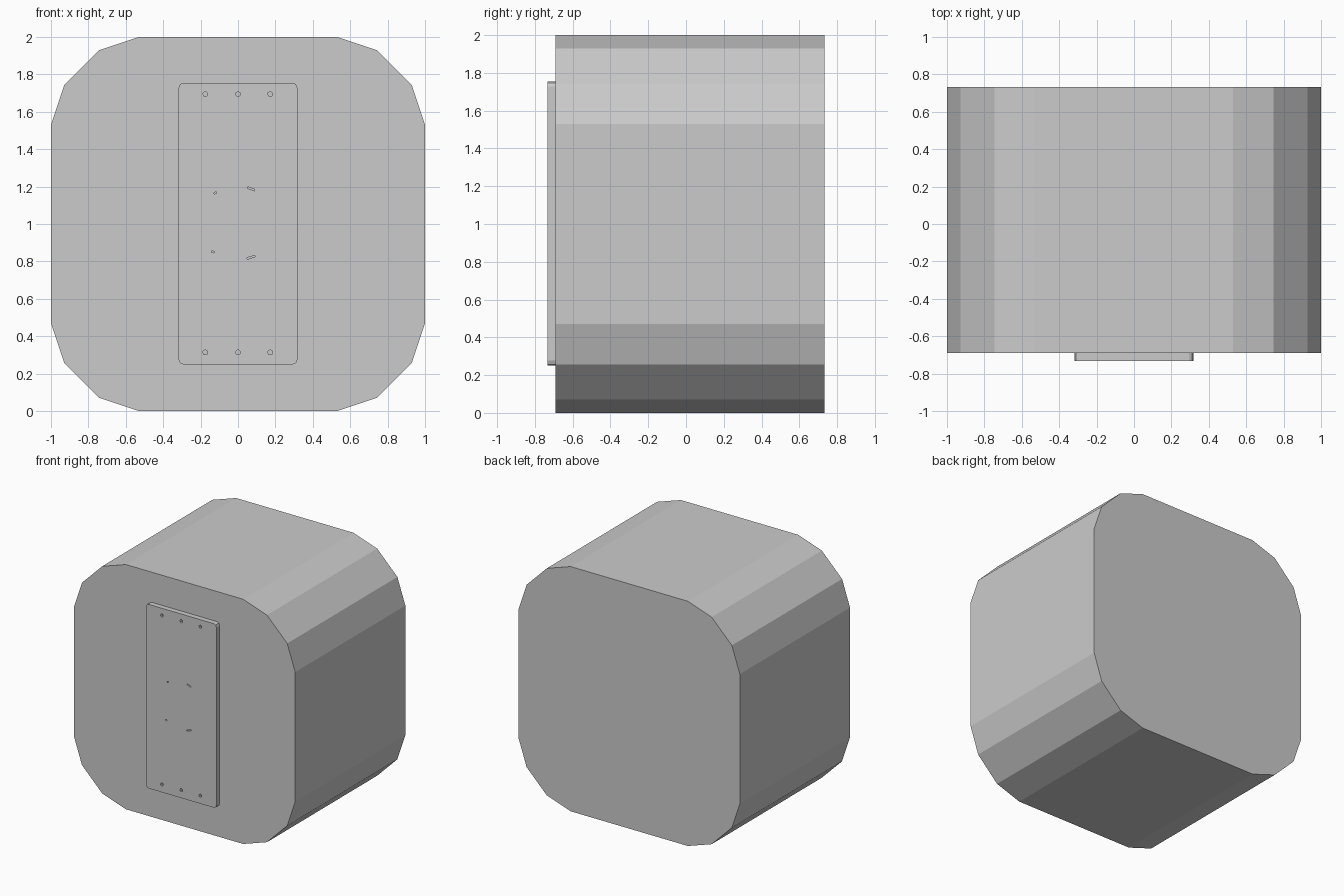
import bpy, bmesh, math

if "Cube" in bpy.data.objects:
    bpy.data.objects.remove(bpy.data.objects["Cube"])


def prism(name, points, y0, y1):
    """Extrude a closed x/z outline from y0 to y1."""
    bm = bmesh.new()
    face = bm.faces.new([bm.verts.new((x, y0, z)) for x, z in points])
    new = bmesh.ops.extrude_face_region(bm, geom=[face])["geom"]
    bmesh.ops.translate(bm, vec=(0, y1 - y0, 0),
                        verts=[v for v in new if isinstance(v, bmesh.types.BMVert)])
    bmesh.ops.recalc_face_normals(bm, faces=bm.faces)
    mesh = bpy.data.meshes.new(name)
    bm.to_mesh(mesh)
    bm.free()
    obj = bpy.data.objects.new(name, mesh)
    bpy.context.collection.objects.link(obj)
    return obj


def mirrored(quarter, cz):
    """Mirror a quarter outline (top to right side) around x = 0 and z = cz."""
    right = quarter + [(x, -z) for x, z in reversed(quarter)]
    loop = right + [(-x, z) for x, z in reversed(right)]
    return [(x, z + cz) for x, z in loop]


# Main block with faceted round corners
body = prism("body", mirrored([(0.53, 1), (0.745, 0.928), (0.928, 0.745), (1, 0.53)], 1),
             -0.69, 0.733)

# Thin front plate with small rounded corners
plate = prism("front_plate",
              mirrored([(0.295, 0.752), (0.31, 0.745), (0.318, 0.725)], 1.002),
              -0.733, -0.69)

# Screw holes along the top and bottom of the plate, plus small slots
cutters = []
for x in (-0.175, 0, 0.172):
    for z in (0.314, 1.695):
        ring = [(x + 0.014 * math.sin(a), z + 0.014 * math.cos(a))
                for a in (i * math.tau / 5 for i in range(5))]
        cutters.append(prism("screw_hole_cutter", ring, -0.75, -0.71))
for x, z, length, tilt in ((-0.122, 1.166, 0.014, 0.2), (0.07, 1.188, 0.04, -0.35),
                           (-0.134, 0.851, 0.014, -0.2), (0.07, 0.822, 0.044, 0.3)):
    c, s, a, b = math.cos(tilt), math.sin(tilt), length / 2, 0.004
    slot = [(x + u * c - v * s, z + u * s + v * c)
            for u, v in ((-a, -b), (a, -b), (a, b), (-a, b))]
    cutters.append(prism("slot_cutter", slot, -0.75, -0.722))

for cutter in cutters:
    cutter.hide_render = True
    cutter.hide_set(True)
    mod = plate.modifiers.new("hole", 'BOOLEAN')
    mod.operation = 'DIFFERENCE'
    mod.solver = 'EXACT'
    mod.object = cutter
